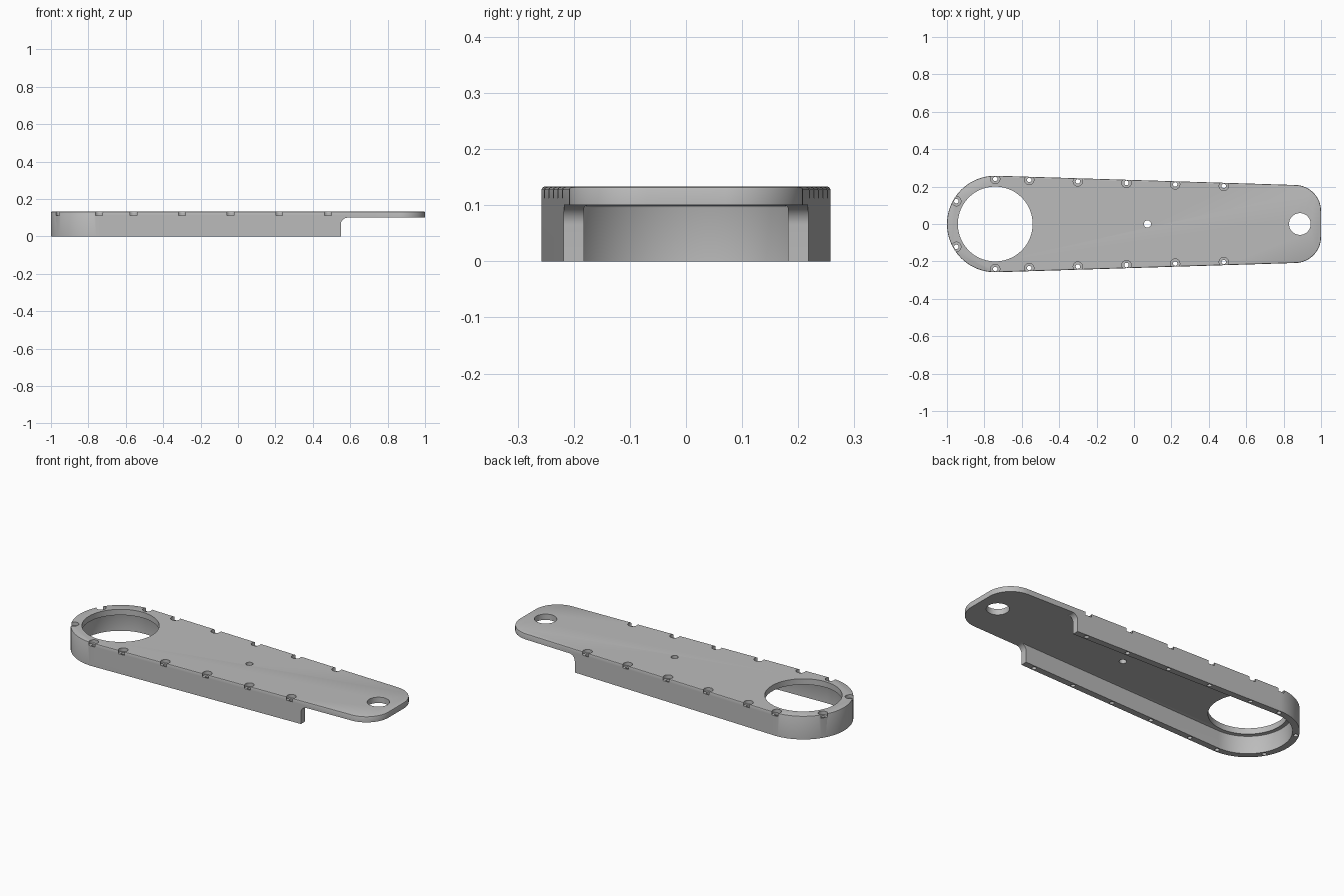
import bpy, bmesh
from math import sin, cos, radians

if "Cube" in bpy.data.objects:
    bpy.data.objects.remove(bpy.data.objects["Cube"])

TOP, FLOOR, WALL = 0.133, 0.1, 0.036
BIG_X, BIG_R = -0.742, 0.258
END_X, END_Y, END_R = 0.86, 0.0685, 0.14
TILT = 88.2  # direction of the tapered side's normal, in degrees
INSET = 0.017  # screw centres from the rim

grey = bpy.data.materials.new("plain grey")
grey.use_nodes = True
grey.diffuse_color = (0.5, 0.5, 0.5, 1)
grey.node_tree.nodes["Principled BSDF"].inputs["Base Color"].default_value = (0.5, 0.5, 0.5, 1)


def arc(cx, cy, r, a0, a1, n):
    angles = [radians(a0 + (a1 - a0) * i / n) for i in range(n + 1)]
    return [(cx + r * cos(a), cy + r * sin(a)) for a in angles]


def outline(inset, z):
    """Tapered rounded outline at height z, shrunk evenly by inset."""
    pts = (arc(BIG_X, 0, BIG_R - inset, TILT, 360 - TILT, 64)
           + arc(END_X, -END_Y, END_R - inset, -TILT, 0, 20)
           + arc(END_X, END_Y, END_R - inset, 0, TILT, 20))
    return [(x, y, z) for x, y in pts]


def add_loft(bm, loops):
    """Closed solid through matching loops of points."""
    rings = [[bm.verts.new(p) for p in loop] for loop in loops]
    bm.faces.new(rings[0][::-1])
    bm.faces.new(rings[-1])
    n = len(rings[0])
    for a, b in zip(rings, rings[1:]):
        for i in range(n):
            j = (i + 1) % n
            bm.faces.new((a[i], a[j], b[j], b[i]))


def finish(name, bm):
    bm.normal_update()
    bmesh.ops.recalc_face_normals(bm, faces=bm.faces[:])
    mesh = bpy.data.meshes.new(name)
    bm.to_mesh(mesh)
    bm.free()
    mesh.materials.append(grey)
    obj = bpy.data.objects.new(name, mesh)
    bpy.context.collection.objects.link(obj)
    return obj


def solid(name, loops):
    bm = bmesh.new()
    add_loft(bm, loops)
    return finish(name, bm)


def cylinders(name, spots, r, lo, hi, sides):
    bm = bmesh.new()
    for cx, cy in spots:
        circle = arc(cx, cy, r, 0, 360, sides)[:-1]
        add_loft(bm, [[(x, y, z) for x, y in circle] for z in (lo, hi)])
    return finish(name, bm)


def volume(mesh):
    bm = bmesh.new()
    bm.from_mesh(mesh)
    result = bm.calc_volume()
    bm.free()
    return result


def cut(obj, cutter):
    """Subtract the cutter, moving to another solver if one loses the solid."""
    before = obj.data.copy()
    size = volume(before)
    for solver in ('EXACT', 'MANIFOLD', 'FLOAT'):
        obj.data = before.copy()
        mod = obj.modifiers.new("cut", 'BOOLEAN')
        mod.operation = 'DIFFERENCE'
        mod.solver = solver
        mod.object = cutter
        bpy.ops.object.modifier_apply(modifier=mod.name)
        if 0.2 * size < volume(obj.data) < size:
            break
    bpy.data.objects.remove(cutter)


# Solid arm with a softened top rim
arm = solid("arm_cover", [outline(0, 0), outline(0, TOP - 0.005),
                          outline(0.0015, TOP - 0.0015), outline(0.005, TOP)])

# Hollow underside with a softened inner corner
cavity = solid("cavity_cutter", [outline(WALL, -0.1), outline(WALL, FLOOR - 0.005),
                                 outline(WALL + 0.0015, FLOOR - 0.0015),
                                 outline(WALL + 0.005, FLOOR)])

# Step leaving only the thin plate at the narrow end
step = ([(0.55, -0.1)] + arc(0.585, 0.065, 0.035, 180, 90, 10)[:-1]
        + [(0.585, FLOOR), (1.2, FLOOR), (1.2, -0.1)])
end_step = solid("end_step_cutter", [[(x, y, z) for x, z in step] for y in (-0.5, 0.5)])

# Screw positions follow the rim on both sides
screws = []
for side in (1, -1):
    screws.append((-0.95, side * 0.122))
    for x in (BIG_X, -0.56, -0.30, -0.04, 0.22, 0.48):
        y = min(BIG_R, BIG_R - 0.031 * (x + 0.734)) - INSET
        screws.append((x, side * y))

cutters = [
    cavity, end_step,
    cylinders("large_opening_cutter", [(BIG_X, 0)], 0.2, -0.2, 0.3, 96),
    cylinders("end_hole_cutter", [(0.887, 0)], 0.058, -0.2, 0.3, 48),
    cylinders("centre_hole_cutter", [(0.072, 0)], 0.019, -0.2, 0.3, 32),
    cylinders("counterbore_cutter", screws, 0.025, 0.113, 0.3, 32),
    cylinders("screw_hole_cutter", screws, 0.012, -0.2, 0.3, 20),
]

# Cut everything out of the arm
bpy.ops.object.select_all(action='DESELECT')
bpy.context.view_layer.objects.active = arm
arm.select_set(True)
for cutter in cutters:
    cutter.hide_render = True
    cut(arm, cutter)

bpy.ops.object.shade_smooth_by_angle(angle=radians(30))
